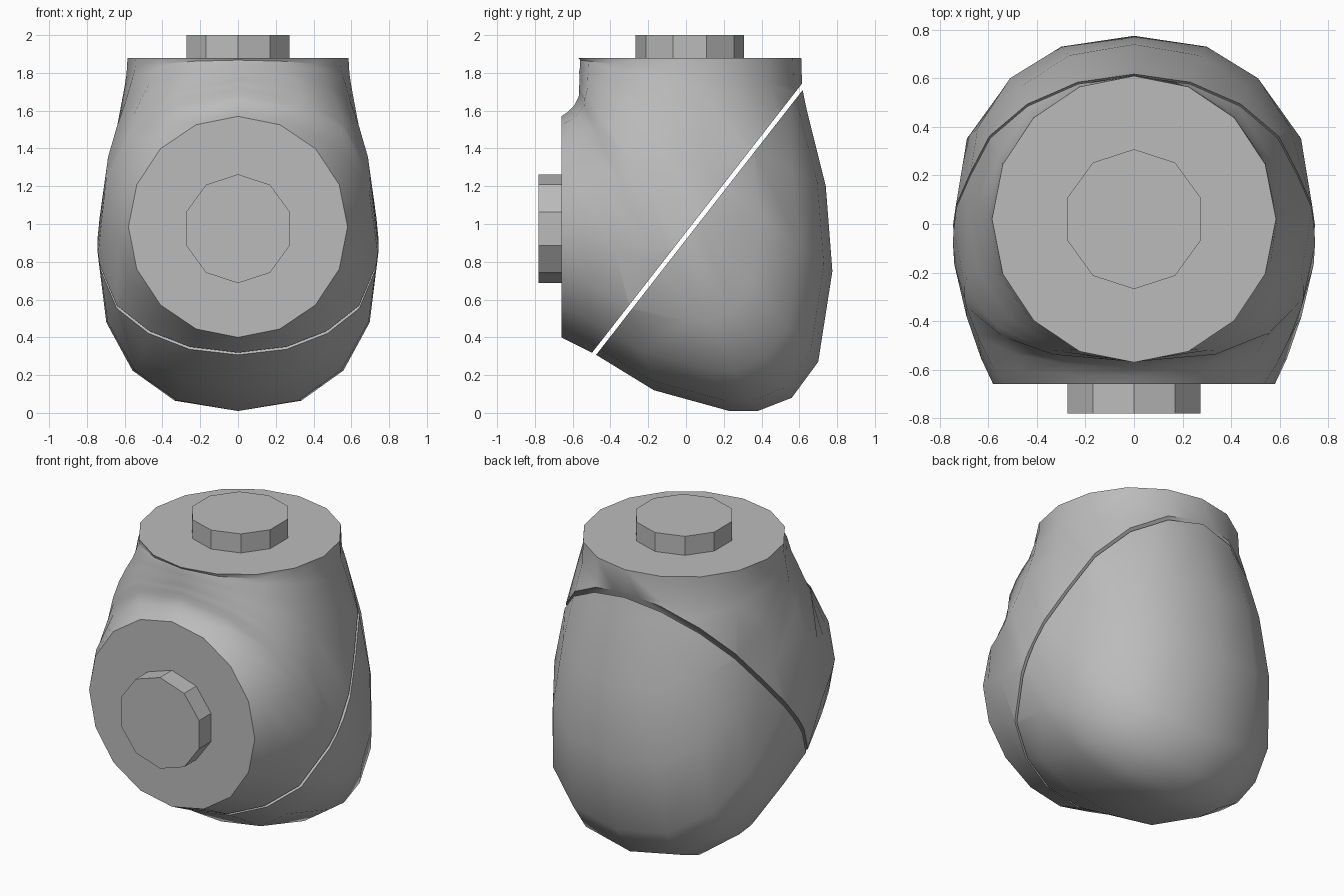
import bpy, bmesh, math
from math import sin, cos, pi
from mathutils import Vector

if "Cube" in bpy.data.objects:
    bpy.data.objects.remove(bpy.data.objects["Cube"])

grey = bpy.data.materials.new("plain grey")
grey.use_nodes = True
colour = (0.5, 0.5, 0.5, 1)
grey.diffuse_color = colour
grey.node_tree.nodes["Principled BSDF"].inputs["Base Color"].default_value = colour


def finish(name, bm, angle):
    bmesh.ops.recalc_face_normals(bm, faces=bm.faces)
    mesh = bpy.data.meshes.new(name)
    bm.to_mesh(mesh)
    bm.free()
    obj = bpy.data.objects.new(name, mesh)
    bpy.context.collection.objects.link(obj)
    mesh.materials.append(grey)
    bpy.ops.object.select_all(action="DESELECT")
    obj.select_set(True)
    bpy.context.view_layer.objects.active = obj
    bpy.ops.object.shade_smooth_by_angle(angle=math.radians(angle))
    return obj


# Elbow: cross-sections fan about the inside corner of the bend
PIVOT = Vector((0, -0.66, 1.88))
SIDES = 16
# outer y, outer z, inner distance from pivot, half width, roundness power
SECTIONS = [
    (0.61, 1.88, 0.09, 0.585, 2.0), (0.615, 1.72, 0.10, 0.59, 2.0),
    (0.64, 1.60, 0.10, 0.60, 2.1), (0.74, 1.20, 0.11, 0.64, 2.2),
    (0.775, 0.75, 0.12, 0.69, 2.3), (0.70, 0.27, 0.15, 0.735, 2.4),
    (0.56, 0.08, 0.17, 0.745, 2.4), (0.38, 0.01, 0.19, 0.745, 2.4),
    (0.23, 0.01, 0.22, 0.74, 2.3), (-0.17, 0.12, 0.26, 0.69, 2.2),
    (-0.48, 0.31, 0.29, 0.63, 2.1), (-0.66, 0.40, 0.31, 0.58, 2.0),
]


def rounded(v, power):
    return math.copysign(abs(v) ** (2 / power), v)


def elbow():
    bm = bmesh.new()
    rings = []
    for y, z, inner, width, power in SECTIONS:
        ray = Vector((0, y, z)) - PIVOT
        outer = ray.length
        ray.normalize()
        mid, half = (outer + inner) / 2, (outer - inner) / 2
        ring = []
        for i in range(SIDES):
            a = 2 * pi * i / SIDES
            p = PIVOT + ray * (mid + half * rounded(cos(a), power))
            p.x = width * rounded(sin(a), power)
            ring.append(bm.verts.new(p))
        rings.append(ring)
    for a, b in zip(rings, rings[1:]):
        for i in range(SIDES):
            j = (i + 1) % SIDES
            bm.faces.new((a[i], a[j], b[j], b[i]))
    bm.faces.new(rings[0])
    bm.faces.new(rings[-1])
    bmesh.ops.recalc_face_normals(bm, faces=bm.faces)
    return bm


# Split into a joint housing and a rear cover with a thin slanted gap
seam = Vector((0, 0.065, 1.02))
normal = Vector((0, -1.41, 1.10)).normalized()
for name, side in (("joint_housing", 1), ("rear_cover", -1)):
    bm = elbow()
    bmesh.ops.bisect_plane(
        bm, geom=bm.verts[:] + bm.edges[:] + bm.faces[:],
        plane_co=seam + normal * side * 0.012, plane_no=normal * side,
        clear_inner=True)
    bmesh.ops.holes_fill(bm, edges=[e for e in bm.edges if e.is_boundary])
    finish(name, bm, 42)

# Connector pegs on the two flat ends
for name, place, tilt in (("top_peg", (0, 0.02, 1.93), 0),
                          ("front_peg", (0, -0.71, 0.975), pi / 2)):
    bm = bmesh.new()
    bmesh.ops.create_cone(bm, cap_ends=True, segments=10,
                          radius1=0.288, radius2=0.288, depth=0.14)
    peg = finish(name, bm, 30)
    peg.location = place
    peg.rotation_euler = (tilt, 0, 0)
